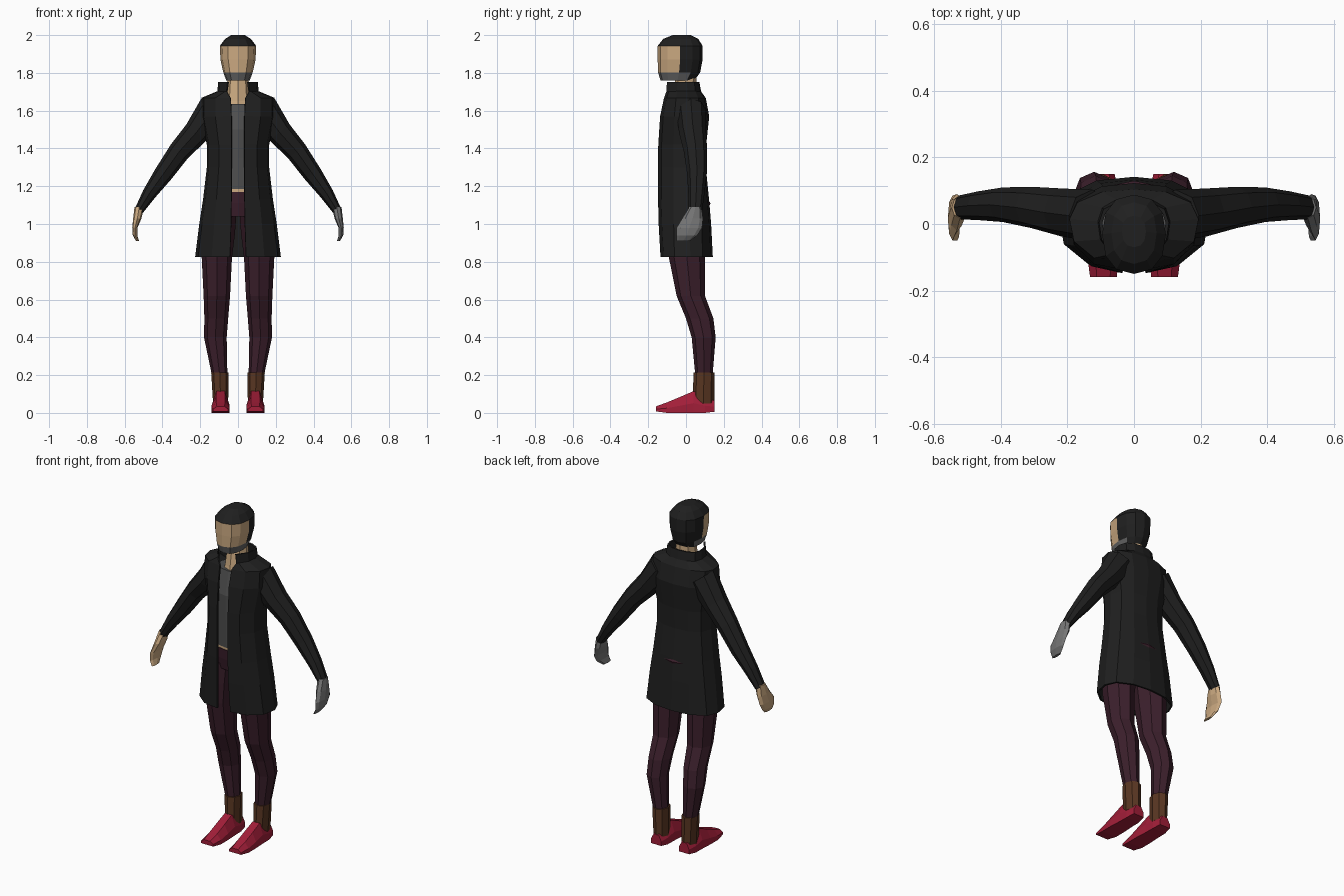
import bpy, bmesh, math
from mathutils import Vector


def material(name, r, g, b):
    m = bpy.data.materials.new(name)
    m.diffuse_color = (r, g, b, 1)
    return m


BLACK = material("black cloth", 0.014, 0.014, 0.014)
SKIN = material("skin", 0.60, 0.40, 0.22)
BEARD = material("beard grey", 0.13, 0.13, 0.13)
SHIRT = material("shirt grey", 0.08, 0.08, 0.08)
GLOVE = material("glove grey", 0.18, 0.18, 0.18)
PLUM = material("plum cloth", 0.045, 0.014, 0.025)
BROWN = material("brown leather", 0.10, 0.037, 0.016)
RED = material("red leather", 0.36, 0.013, 0.04)


def loft(name, rings, mats, closed=True, rule=None):
    """Skin a list of point rings; closed rings also get end caps."""
    bm = bmesh.new()
    rows = [[bm.verts.new(p) for p in ring] for ring in rings]
    n = len(rows[0])
    for a, b in zip(rows, rows[1:]):
        for k in range(n if closed else n - 1):
            j = (k + 1) % n
            bm.faces.new((a[k], a[j], b[j], b[k]))
    if closed:
        bm.faces.new(rows[0])
        bm.faces.new(rows[-1])
        bmesh.ops.recalc_face_normals(bm, faces=bm.faces)
    if rule:
        for f in bm.faces:
            f.material_index = rule(f.calc_center_median())
    me = bpy.data.meshes.new(name)
    bm.to_mesh(me)
    bm.free()
    for m in mats:
        me.materials.append(m)
    ob = bpy.data.objects.new(name, me)
    bpy.context.collection.objects.link(ob)
    return ob


def flat_ring(x, y0, y1, z, w, n=8, tilt=0.0, power=1.0):
    """Horizontal ring between y0 and y1 with half width w."""
    pts = []
    for k in range(n):
        a = 2 * math.pi * k / n
        c, s = math.cos(a), math.sin(a)
        c = math.copysign(abs(c) ** power, c)
        s = math.copysign(abs(s) ** power, s)
        pts.append((x + w * c, (y0 + y1) / 2 + (y1 - y0) / 2 * s, z + tilt * s))
    return pts


def stack(name, rows, mat, n=8, side=1, **kw):
    """Loft of rows (x, y0, y1, z, half width)."""
    return loft(name, [flat_ring(side * x, y0, y1, z, w, n, **kw)
                       for x, y0, y1, z, w in rows], [mat])


# Head: hair on top and back, face in front, beard round the jaw
head_rows = [(-0.135, 0.045, 1.76, 0.062), (-0.148, 0.075, 1.803, 0.078),
             (-0.150, 0.088, 1.87, 0.093), (-0.150, 0.088, 1.943, 0.096),
             (-0.120, 0.065, 1.98, 0.068), (-0.070, 0.025, 2.0, 0.036)]


def head_colour(c):
    if c.z > 1.945 or c.y > 0.02:
        return 0
    if c.z < 1.8:
        return 2
    return 0 if c.y > -0.035 else 1


loft("head", [flat_ring(0, a, b, z, w, 12, power=0.85) for a, b, z, w in head_rows],
     [BLACK, SKIN, BEARD], rule=head_colour)

# Body under the coat
stack("neck", [(0, -0.09, 0.06, 1.58, 0.09), (0, -0.075, 0.055, 1.65, 0.065),
               (0, -0.055, 0.055, 1.78, 0.055)], SKIN)
stack("shirt", [(0, -0.110, 0.085, 1.185, 0.140), (0, -0.115, 0.085, 1.35, 0.140),
                (0, -0.120, 0.085, 1.50, 0.150), (0, -0.090, 0.080, 1.635, 0.110)],
      SHIRT, 12)
stack("waist", [(0, -0.106, 0.08, 1.16, 0.138), (0, -0.106, 0.08, 1.20, 0.136)], SKIN, 12)
stack("trouser_hips", [(0, -0.09, 0.10, 1.04, 0.155), (0, -0.105, 0.130, 1.11, 0.155),
                       (0, -0.110, 0.090, 1.17, 0.142)], PLUM, 12)

# Long open coat: half section from the front edge round to the back seam
coat_rows = [  # z, half width, front y, back y, half gap
    (0.825, 0.222, -0.130, 0.137, 0.042), (1.0, 0.200, -0.140, 0.128, 0.036),
    (1.13, 0.180, -0.143, 0.117, 0.034), (1.30, 0.160, -0.143, 0.100, 0.034),
    (1.42, 0.160, -0.142, 0.102, 0.034), (1.57, 0.190, -0.132, 0.118, 0.034),
    (1.665, 0.190, -0.112, 0.100, 0.038), (1.70, 0.105, -0.100, 0.075, 0.058),
    (1.752, 0.100, -0.098, 0.066, 0.052)]


def coat_ring(z, w, f, b, gap):
    mid = (f + b) / 2
    half = [(gap, f), (0.62 * w, f * 0.88), (0.93 * w, f * 0.45), (w, mid + 0.02),
            (0.88 * w, b * 0.62), (0.5 * w, b * 0.92)]
    right = [(x, y, z) for x, y in half]
    left = [(-x, y, z) for x, y in reversed(half)]
    return right + [(0, b, z)] + left


coat = loft("coat", [coat_ring(*r) for r in coat_rows], [BLACK], closed=False)
shell = coat.modifiers.new("thickness", "SOLIDIFY")
shell.thickness = 0.01
shell.offset = 0


# Sleeve rings stand square to the arm path
def sleeve(name, side):
    path = [(0.125, 0.025, 1.61, 0.088, 0.078), (0.22, 0.035, 1.485, 0.068, 0.072),
            (0.31, 0.05, 1.385, 0.058, 0.062), (0.395, 0.058, 1.265, 0.050, 0.052),
            (0.47, 0.055, 1.16, 0.037, 0.043), (0.525, 0.05, 1.07, 0.024, 0.036)]
    rings = []
    for i, (x, y, z, r, ry) in enumerate(path):
        p, q = path[max(i - 1, 0)], path[min(i + 1, len(path) - 1)]
        d = Vector((q[0] - p[0], 0, q[2] - p[2])).normalized()
        ring = []
        for k in range(8):
            a = math.pi * k / 4
            c, s = r * math.cos(a), ry * math.sin(a)
            ring.append((side * (x - d.z * c), y + s, z + d.x * c))
        rings.append(ring)
    loft(name, rings, [BLACK])


# Shoe section: flat sole, sloping sides, narrow top
def shoe(name, side):
    rows = [(0.15, 0.034, 0.006, 0.065), (0.10, 0.043, 0.0, 0.085),
            (0.04, 0.044, 0.0, 0.115), (-0.03, 0.048, 0.0, 0.085),
            (-0.10, 0.048, 0.0, 0.056), (-0.16, 0.040, 0.008, 0.034)]
    rings = []
    for y, w, lo, hi in rows:
        m = lo + 0.45 * (hi - lo)
        sec = [(-w, lo), (-w, m), (-0.5 * w, hi), (0.5 * w, hi), (w, m), (w, lo)]
        rings.append([(side * 0.092 + x, y, z) for x, z in sec])
    loft(name, rings, [RED])


for tag, s in (("left", 1), ("right", -1)):
    sleeve(tag + "_sleeve", s)
    stack(tag + "_hand", [(0.523, 0.018, 0.082, 1.09, 0.025), (0.533, -0.02, 0.09, 1.03, 0.022),
                          (0.546, -0.05, 0.085, 0.98, 0.014), (0.545, -0.05, 0.06, 0.94, 0.012),
                          (0.532, -0.05, 0.02, 0.91, 0.008)],
          GLOVE if s > 0 else SKIN, 8, s)
    stack(tag + "_trouser_leg", [
        (0.085, -0.10, 0.108, 1.07, 0.078), (0.105, -0.10, 0.108, 0.94, 0.088),
        (0.112, -0.09, 0.10, 0.82, 0.080), (0.112, -0.05, 0.10, 0.62, 0.070),
        (0.115, 0.0, 0.145, 0.50, 0.063), (0.120, 0.03, 0.157, 0.40, 0.060),
        (0.096, 0.05, 0.140, 0.19, 0.040)], PLUM, 8, s)
    stack(tag + "_boot_cuff", [(0.096, 0.04, 0.15, 0.215, 0.046),
                               (0.092, 0.035, 0.15, 0.05, 0.040)], BROWN, 8, s)
    shoe(tag + "_shoe", s)
